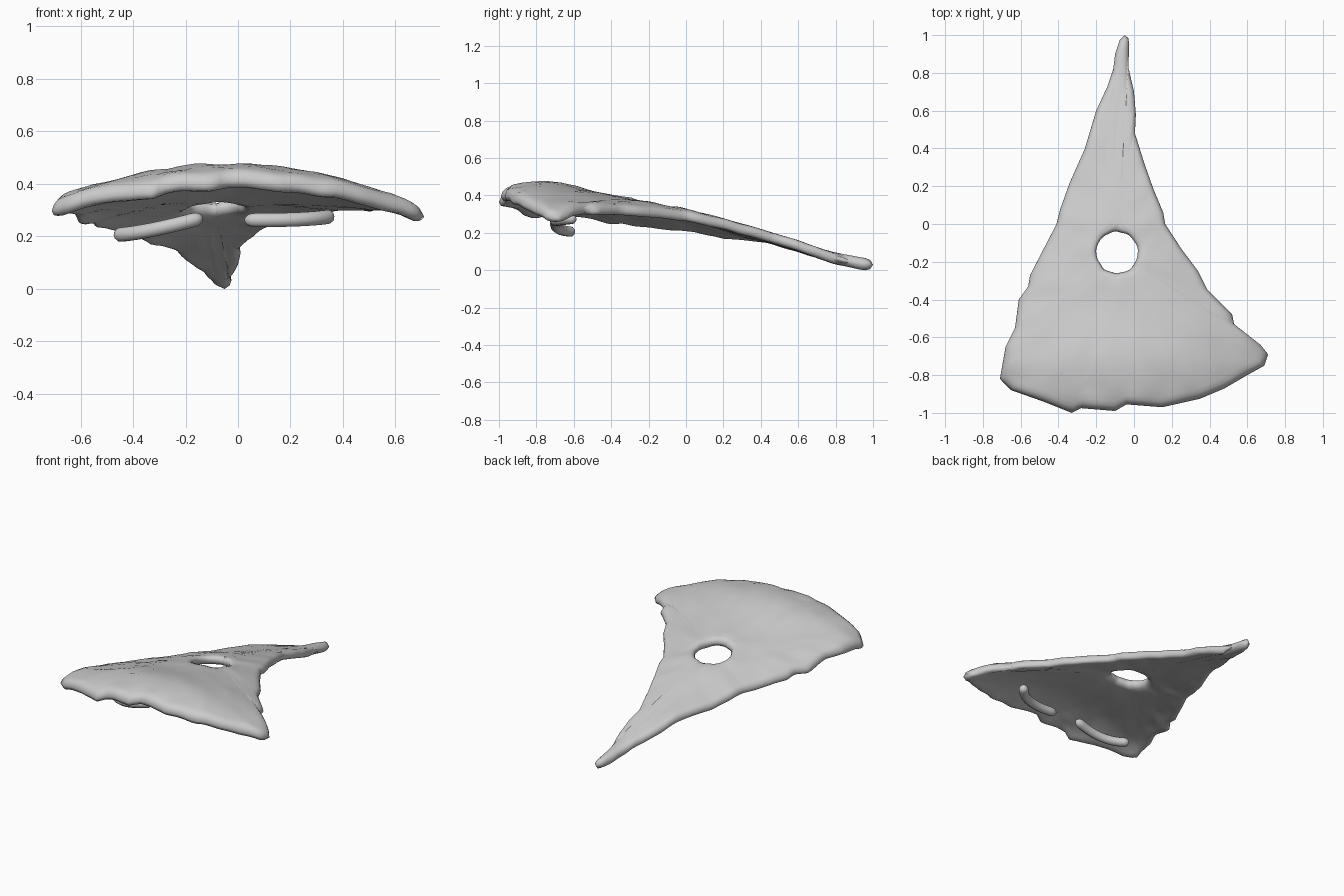
import bpy, bmesh, math
from mathutils import Vector, noise

if "Cube" in bpy.data.objects:
    bpy.data.objects.remove(bpy.data.objects["Cube"])

OUTLINE = [(-.05, 1), (-.03, .985), (-.025, .95), (-.03, .83), (0, .7), (.01, .58), (.005, .48),
           (.055, .32), (.105, .18), (.155, .06), (.165, 0), (.25, -.13), (.34, -.25), (.39, -.35),
           (.52, -.48), (.53, -.53), (.67, -.64), (.71, -.69), (.69, -.75), (.6, -.8), (.48, -.87),
           (.35, -.925), (.15, -.97), (-.04, -.955), (-.1, -.99), (-.28, -.975), (-.33, -1),
           (-.48, -.94), (-.65, -.88), (-.71, -.82), (-.68, -.65), (-.63, -.55), (-.61, -.4),
           (-.56, -.33), (-.55, -.27), (-.41, 0), (-.39, .08), (-.34, .22), (-.26, .4), (-.2, .6),
           (-.14, .73), (-.11, .82), (-.1, .9), (-.075, .975)]
CROWN = [(-1, .43), (-.9, .46), (-.75, .48), (-.6, .45), (-.4, .40), (-.2, .37), (0, .33),
         (.2, .275), (.4, .22), (.6, .16), (.8, .09), (.92, .07), (1, .065)]
ARCH = [(-.75, .3), (-.5, .27), (-.3, .3), (0, .44), (.2, .45), (.4, .3)]
RIDGE = [(-.75, -.03), (-.45, 0), (.4, 0), (.8, -.06)]
THICK = [(-.8, .035), (-.5, .029), (.7, .028), (.95, .034)]
HOLE, HOLE_R = Vector((-.09, -.15)), .11
pts = [Vector(p) for p in OUTLINE]
edges = list(zip(pts, pts[1:] + pts[:1]))


def lerp_table(table, v):
    v = min(max(v, table[0][0]), table[-1][0])
    for (a, p), (b, q) in zip(table, table[1:]):
        if v <= b:
            return p + (q - p) * (v - a) / (b - a)


def edge_distance(p):
    best = 9
    for a, b in edges:
        t = min(max((p - a).dot(b - a) / (b - a).length_squared, 0), 1)
        best = min(best, (p - a - (b - a) * t).length)
    return best


def mid_height(p):
    # arched sheet sloping down to the tip
    rough = lerp_table([(-.5, .010), (0, .005)], p.y)
    return (lerp_table(CROWN, p.y) - lerp_table(THICK, p.y)
            - lerp_table(ARCH, p.y) * (p.x - lerp_table(RIDGE, p.y)) ** 2
            + rough * noise.noise(Vector((p.x * 7, p.y * 7, .3))))


def make_object(name, bm):
    bmesh.ops.recalc_face_normals(bm, faces=bm.faces)
    me = bpy.data.meshes.new(name)
    bm.to_mesh(me)
    bm.free()
    me.polygons.foreach_set("use_smooth", [True] * len(me.polygons))
    ob = bpy.data.objects.new(name, me)
    bpy.context.collection.objects.link(ob)
    return ob


# Sheet: rings running from the hole to the outline, top and bottom
rim = []
for a, b in edges:
    n = max(1, round((b - a).length / .03))
    rim += [a.lerp(b, i / n) for i in range(n)]
rings = [0, .015, .05, .12, .22, .34, .46, .58, .7, .8, .88, .93, .96, .985, 1]
bm = bmesh.new()
loops = []
for p in rim:
    ray = (p - HOLE).normalized()
    start = HOLE + ray * HOLE_R * (1 + .08 * noise.noise(Vector((ray.x * 2, ray.y * 2, 4))))
    top, low = [], []
    for t in rings:
        q = start.lerp(p, t)
        half = lerp_table(THICK, q.y)
        d_out = min(edge_distance(q) / half, 1)
        d_in = min((q - start).length / .03, 1)
        h = half * math.sqrt(1 - (1 - d_out) ** 2) * math.sqrt(1 - (1 - d_in) ** 2)
        z = mid_height(q)
        bump = .005 * noise.noise(Vector((q.x * 11, q.y * 11, 2)))
        top.append(bm.verts.new((q.x, q.y, z + h + bump)))
        if t in (0, 1):
            low.append(top[-1])
        else:
            low.append(bm.verts.new((q.x, q.y, z - h + bump)))
    loops.append((top, low))
for A, B in zip(loops, loops[1:] + loops[:1]):
    for s in (0, 1):
        for i in range(len(rings) - 1):
            bm.faces.new((A[s][i], A[s][i + 1], B[s][i + 1], B[s][i]))
make_object("curved_sheet", bm)


# Handles: rounded bent rods under the wide end
def rod(name, path, radius=.028, sides=10):
    P = [Vector(p) for p in path]
    bm = bmesh.new()
    n, prev = 20, None
    for i in range(n + 1):
        t = (1 - math.cos(math.pi * i / n)) / 2
        c = P[0] * (1 - t) ** 2 + P[1] * 2 * t * (1 - t) + P[2] * t * t
        tan = ((P[1] - P[0]) * (1 - t) + (P[2] - P[1]) * t).normalized()
        u = tan.cross(Vector((0, 0, 1))).normalized()
        v = u.cross(tan)
        end = min(min(t, 1 - t) / .08, 1)
        r = radius * max(.15, math.sqrt(1 - (1 - end) ** 2))
        ring = [bm.verts.new(c + (u * math.cos(a) + v * math.sin(a)) * r)
                for a in (math.tau * k / sides for k in range(sides))]
        if prev:
            for k in range(sides):
                m = (k + 1) % sides
                bm.faces.new((prev[k], prev[m], ring[m], ring[k]))
        if i in (0, n):
            bm.faces.new(ring)
        prev = ring
    make_object(name, bm)


rod("left_handle", [(-.465, -.6, .205), (-.35, -.73, .212), (-.135, -.69, .272)])
rod("right_handle", [(.025, -.69, .262), (.27, -.73, .26), (.355, -.59, .277)])
